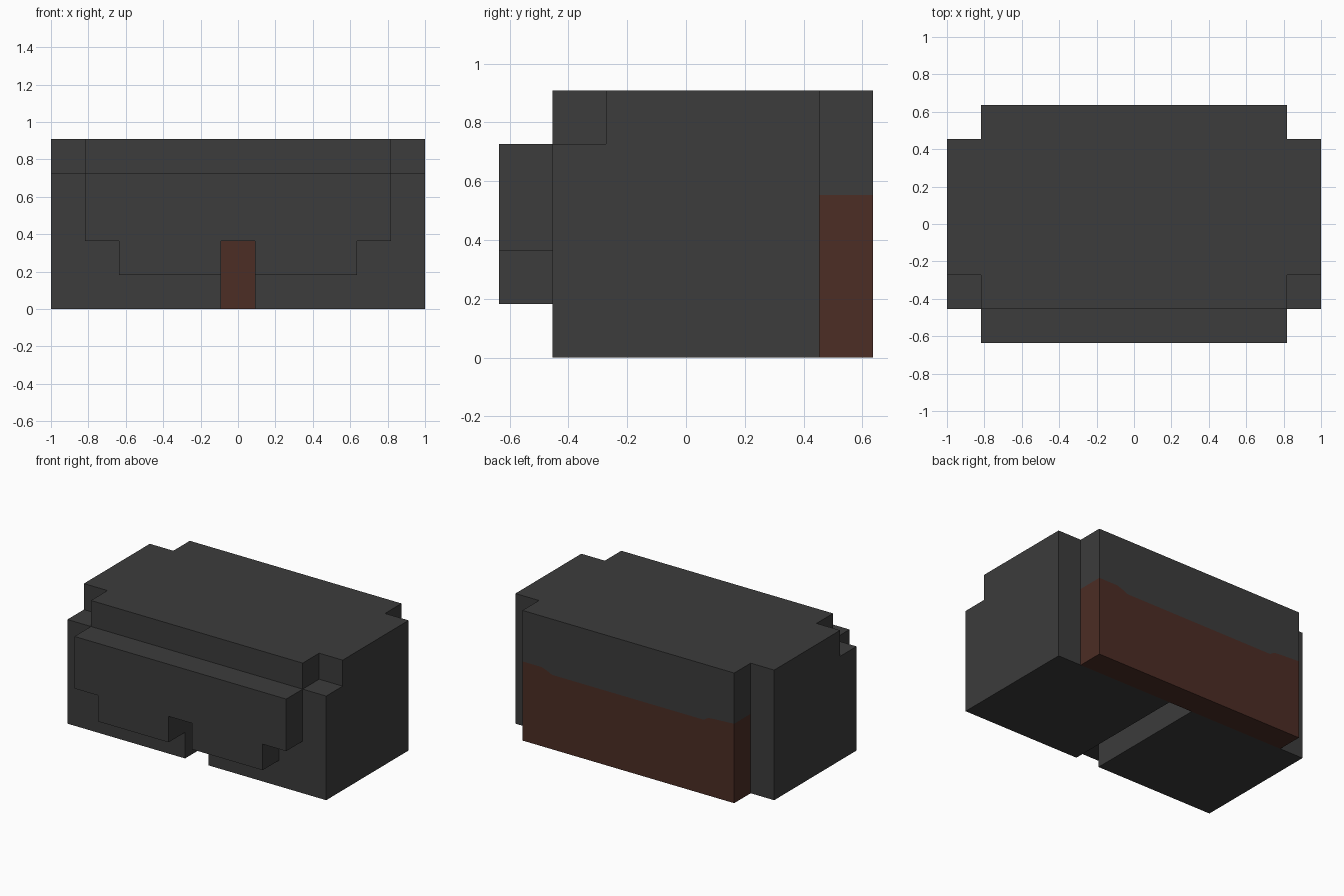
import bpy
import bmesh

cube = bpy.data.objects.get("Cube")
if cube:
    bpy.data.objects.remove(cube, do_unlink=True)

U = 2 / 11  # one block; the model is 11 x 7 x 5 blocks


def material(name, rgb):
    m = bpy.data.materials.new(name)
    m.use_nodes = True
    m.diffuse_color = (*rgb, 1)
    bsdf = m.node_tree.nodes["Principled BSDF"]
    bsdf.inputs["Base Color"].default_value = (*rgb, 1)
    bsdf.inputs["Roughness"].default_value = 0.9
    return m


def prism(name, outline, y0, y1, mat):
    """Extrude an x-z outline (in blocks) from y0 to y1."""
    bm = bmesh.new()
    face = bm.faces.new([bm.verts.new((x * U, y0 * U, z * U)) for x, z in outline])
    new = bmesh.ops.extrude_face_region(bm, geom=[face])["geom"]
    verts = [g for g in new if isinstance(g, bmesh.types.BMVert)]
    bmesh.ops.translate(bm, verts=verts, vec=(0, (y1 - y0) * U, 0))
    bmesh.ops.recalc_face_normals(bm, faces=bm.faces)
    mesh = bpy.data.meshes.new(name)
    bm.to_mesh(mesh)
    bm.free()
    mesh.materials.append(mat)
    ob = bpy.data.objects.new(name, mesh)
    bpy.context.collection.objects.link(ob)
    return ob


def mirrored(half):
    """Complete a right-half outline across x = 0."""
    return half + [(-x, z) for x, z in reversed(half)]


def cut(target, cutter):
    """Subtract the cutter, then remove it."""
    mod = target.modifiers.new("cut", "BOOLEAN")
    mod.operation = "DIFFERENCE"
    mod.solver = "EXACT"
    mod.object = cutter
    bpy.context.view_layer.objects.active = target
    bpy.ops.object.modifier_apply(modifier=mod.name)
    bpy.data.objects.remove(cutter, do_unlink=True)


grey = material("charcoal_grey", (0.045, 0.045, 0.045))
brown = material("dark_brown", (0.072, 0.026, 0.018))

# Main body with a channel along its underside
body = prism("body", mirrored([(0.5, 2), (0.5, 0), (5.5, 0), (5.5, 5)]), -2.5, 2.5, grey)

# Notches in the upper front corners
for s in (-1, 1):
    box = [(s * 4.5, 4), (s * 6, 4), (s * 6, 6), (s * 4.5, 6)]
    cut(body, prism("corner_cutter", box, -3, -1.5, grey))

# Front panel with stepped lower corners and a centre notch
prism("front_panel",
      mirrored([(0.5, 2), (0.5, 1), (3.5, 1), (3.5, 2), (4.5, 2), (4.5, 4)]),
      -3.5, -2.5, grey)

# Back panel: brown below, grey above, meeting along a gently dipped line
seam = [(4.5, 3.04), (3.69, 3.04), (3.45, 2.96), (3.25, 2.86),
        (-3.2, 2.86), (-3.4, 2.98), (-3.6, 3.0), (-4.5, 3.05)]
prism("back_panel_lower", [(-4.5, 0), (4.5, 0)] + seam, 2.5, 3.5, brown)
prism("back_panel_upper", [(-4.5, 5), (4.5, 5)] + seam, 2.5, 3.5, grey)
